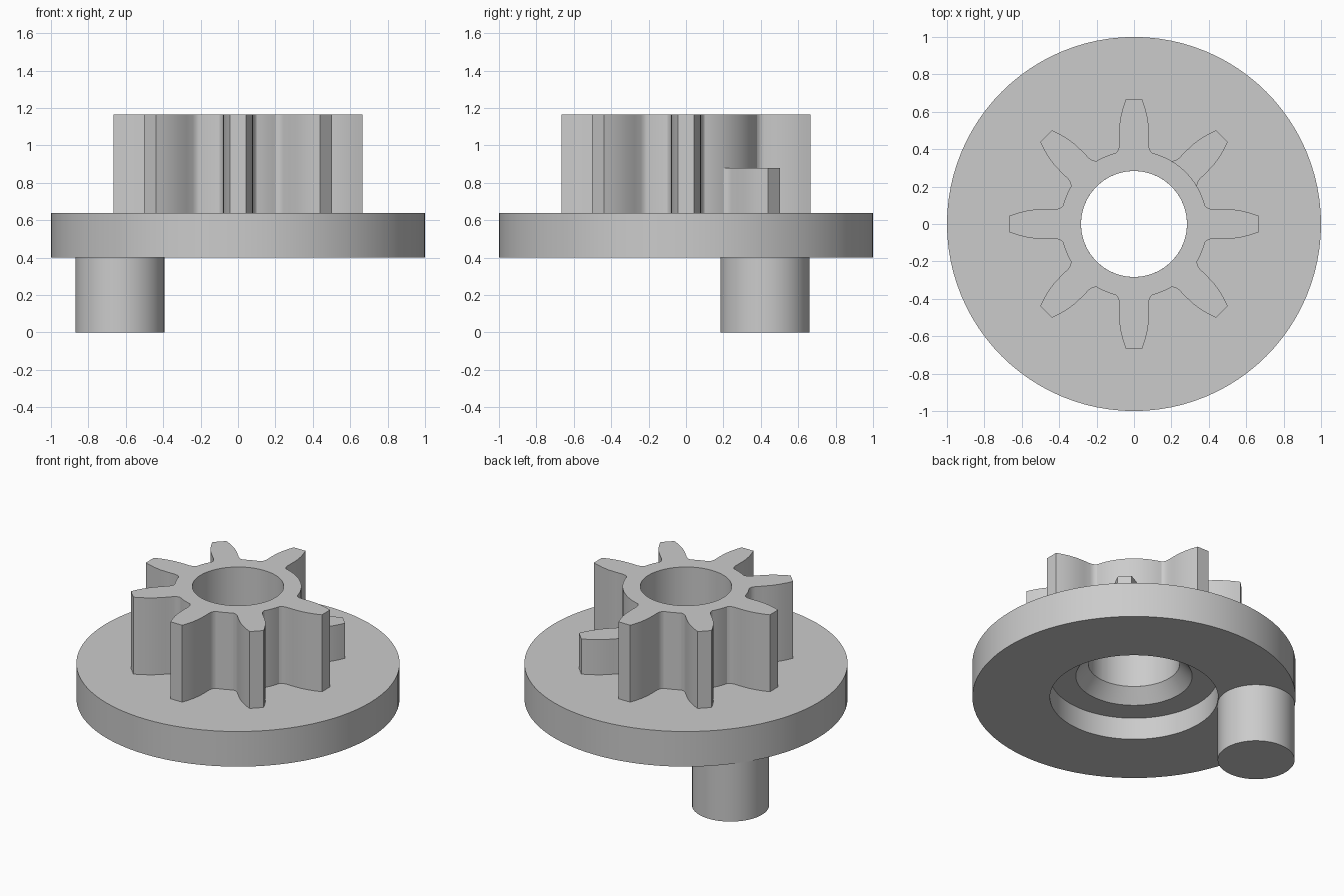
import bpy, bmesh
from math import sin, cos, pi, radians, atan2, hypot

if "Cube" in bpy.data.objects:
    bpy.data.objects.remove(bpy.data.objects["Cube"], do_unlink=True)

grey = bpy.data.materials.new("mid_grey")
grey.use_nodes = True
colour = (0.6, 0.6, 0.6, 1)
grey.diffuse_color = colour
grey.node_tree.nodes["Principled BSDF"].inputs["Base Color"].default_value = colour

BASE, RIM, TOP, SHORT_TOP = 0.40, 0.64, 1.165, 0.88
BORE, ROOT, TEETH, SHORT = 0.283, 0.392, 8, 1
# tooth flank: distance along the tooth, half width
FLANK = [(0.38, 0.098), (0.388, 0.09), (0.40, 0.083), (0.42, 0.079), (0.47, 0.08),
         (0.53, 0.078), (0.58, 0.07), (0.625, 0.058), (0.665, 0.044)]


def finish(name, bm, angle=25):
    bmesh.ops.recalc_face_normals(bm, faces=bm.faces)
    mesh = bpy.data.meshes.new(name)
    bm.to_mesh(mesh)
    bm.free()
    mesh.materials.append(grey)
    obj = bpy.data.objects.new(name, mesh)
    bpy.context.collection.objects.link(obj)
    bpy.ops.object.select_all(action='DESELECT')
    obj.select_set(True)
    bpy.context.view_layer.objects.active = obj
    bpy.ops.object.shade_smooth_by_angle(angle=radians(angle))
    return obj


def bridge(bm, a, b):
    n = len(a)
    for i in range(n):
        j = (i + 1) % n
        bm.faces.new((a[i], a[j], b[j], b[i]))


def tooth_outline(turn):
    pts = [(x, -w) for x, w in FLANK] + [(x, w) for x, w in reversed(FLANK)]
    return [(hypot(x, y), atan2(y, x) + turn) for x, y in pts]


def ring(bm, polar, z):
    return [bm.verts.new((r * cos(a), r * sin(a), z)) for r, a in polar]


# Round base plate with a stepped, chamfered bore
bm = bmesh.new()
angles = [2 * pi * i / 96 for i in range(96)]
profile = [(1, BASE), (1, RIM), (BORE, RIM), (0.36, 0.55), (0.52, 0.55), (0.52, BASE)]
rings = [ring(bm, [(r, a) for a in angles], z) for r, z in profile]
for i, lower in enumerate(rings):
    bridge(bm, lower, rings[(i + 1) % len(rings)])
finish("base_plate", bm)

# Gear body: full teeth all round, with a plain root arc at the short tooth
outline = []
edge = atan2(FLANK[0][1], FLANK[0][0])
pitch = 2 * pi / TEETH
for k in range(TEETH):
    turn = k * pitch
    if k == SHORT:
        outline += [(ROOT, turn + edge * (i / 6 - 1)) for i in range(13)]
    else:
        outline += tooth_outline(turn)
    gap = pitch - 2 * edge
    outline += [(ROOT, turn + edge + gap * i / 5) for i in range(1, 5)]
bore = [(BORE, a) for r, a in outline]
bm = bmesh.new()
loops = [ring(bm, outline, RIM), ring(bm, outline, TOP), ring(bm, bore, TOP), ring(bm, bore, RIM)]
for i in range(4):
    bridge(bm, loops[i], loops[(i + 1) % 4])
finish("gear_body", bm)

# Short tooth, rooted inside the gear body
bm = bmesh.new()
turn = SHORT * pitch
shape = tooth_outline(turn) + [(0.33, turn + edge), (0.33, turn - edge)]
low, high = ring(bm, shape, RIM), ring(bm, shape, SHORT_TOP)
bridge(bm, low, high)
bm.faces.new(low)
bm.faces.new(high)
finish("short_tooth", bm)

# Off-centre crank pin below the plate
bm = bmesh.new()
bmesh.ops.create_cone(bm, cap_ends=True, segments=64, radius1=0.238, radius2=0.238, depth=BASE)
bmesh.ops.translate(bm, verts=bm.verts, vec=(-0.632, 0.422, BASE / 2))
finish("crank_pin", bm)
